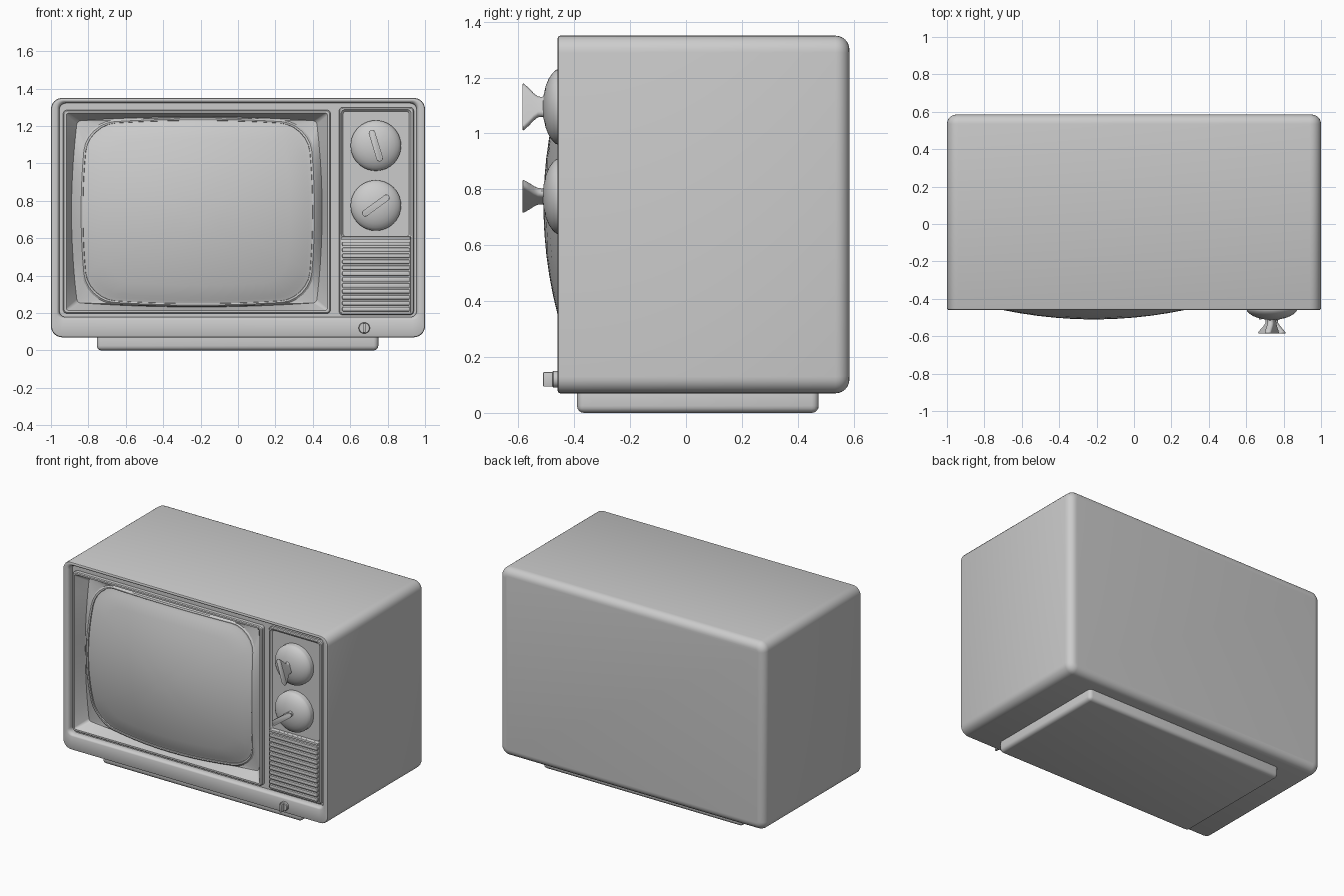
import bpy, bmesh, math
from math import sin, cos, pi, radians

if "Cube" in bpy.data.objects:
    bpy.data.objects.remove(bpy.data.objects["Cube"])


def finish(bm, name, angle=35):
    bmesh.ops.recalc_face_normals(bm, faces=bm.faces)
    me = bpy.data.meshes.new(name)
    bm.to_mesh(me)
    bm.free()
    ob = bpy.data.objects.new(name, me)
    bpy.context.collection.objects.link(ob)
    bpy.ops.object.select_all(action='DESELECT')
    ob.select_set(True)
    bpy.context.view_layer.objects.active = ob
    bpy.ops.object.shade_smooth_by_angle(angle=radians(angle))
    return ob


def loft(name, rings, angle=35):
    """Skin equal-length rings and cap both ends."""
    bm = bmesh.new()
    vs = [[bm.verts.new(p) for p in r] for r in rings]
    for a, b in zip(vs, vs[1:]):
        n = len(a)
        for i in range(n):
            bm.faces.new((a[i], a[(i + 1) % n], b[(i + 1) % n], b[i]))
    bm.faces.new(vs[0])
    bm.faces.new(vs[-1])
    return finish(bm, name, angle)


def rect(x0, x1, z0, z1, r, y, barrel=0.0, n=6, k=1, scale=1.0, rot=0.0):
    """Rounded rectangle ring in XZ; y is a number or a function of (u, v)."""
    cx, cz, hw, hh = (x0 + x1) / 2, (z0 + z1) / 2, (x1 - x0) / 2, (z1 - z0) / 2
    pts = []
    for q, (sx, sz) in enumerate(((1, 1), (-1, 1), (-1, -1), (1, -1))):
        for i in range(n + 1):
            a = (q + i / n) * pi / 2
            pts.append((sx * (hw - r) + r * cos(a), sz * (hh - r) + r * sin(a)))
        # extra points along the straight edge to the next corner
        a = (q + 1) * pi / 2
        nx, nz = ((-1, 1), (-1, -1), (1, -1), (1, 1))[q]
        ex, ez = nx * (hw - r) + r * cos(a), nz * (hh - r) + r * sin(a)
        px, pz = pts[-1]
        pts += [(px + (ex - px) * j / k, pz + (ez - pz) * j / k) for j in range(1, k)]
    out = []
    for x, z in pts:
        u, v = x / hw, z / hh
        x, z = x * (1 - barrel * v * v) * scale, z * (1 - barrel * u * u) * scale
        yy = y(x / hw, z / hh) if callable(y) else y
        out.append((cx + x * cos(rot) - z * sin(rot), yy, cz + x * sin(rot) + z * cos(rot)))
    return out


def box(name, x0, x1, y0, y1, z0, z1, bevel, seg=2):
    bm = bmesh.new()
    bmesh.ops.create_cube(bm, size=1)
    for v in bm.verts:
        v.co = ((x0 + x1) / 2 + v.co.x * (x1 - x0), (y0 + y1) / 2 + v.co.y * (y1 - y0),
                (z0 + z1) / 2 + v.co.z * (z1 - z0))
    bmesh.ops.bevel(bm, geom=bm.edges[:], offset=bevel, segments=seg, profile=0.5, affect='EDGES')
    return finish(bm, name)


def turned(name, cx, cz, profile, n=40):
    return loft(name, [[(cx + r * cos(2 * pi * i / n), y, cz + r * sin(2 * pi * i / n))
                        for i in range(n)] for r, y in profile])


# Cabinet shell: rounded back, straight sides, front rim folding into a recess
def shell(inset, y):
    return rect(-1 + inset, 1 - inset, 0.07 + inset, 1.35 - inset, 0.06 - inset * 0.9, y)


R = 0.05
rings = [shell(R * (1 - sin(t)), 0.585 - R * (1 - cos(t))) for t in [pi / 2 * i / 6 for i in range(7)]]
rings += [shell(0, -0.45), shell(0.003, -0.457), shell(0.01, -0.46)]
for d, y in ((0.014, -0.46), (0.008, -0.457), (0.002, -0.447), (0, -0.435), (0, -0.33)):
    rings.append(rect(-0.955 - d, 0.955 + d, 0.178 - d, 1.322 + d, 0.035, y))
loft("cabinet", rings)

# Base plinth
box("base", -0.755, 0.75, -0.39, 0.475, 0, 0.10, 0.025, 4)

# Screen surround: backing, raised border, sloped funnel, mask and lip
SCREEN = (-0.83, 0.40, 0.25, 1.23, 0.15)


def bulge(off):
    return lambda u, v: -0.51 + 0.08 * (u * u + v * v) + off


K = dict(n=6, k=10)
surround = [
    rect(-0.955, 0.955, 0.178, 1.322, 0.035, -0.335, **K),
    rect(-0.955, 0.955, 0.178, 1.322, 0.035, -0.42, **K),
    rect(-0.935, 0.495, 0.198, 1.285, 0.02, -0.42, **K),
    rect(-0.935, 0.495, 0.198, 1.285, 0.02, -0.445, **K),
    rect(-0.930, 0.490, 0.203, 1.280, 0.018, -0.451, **K),
    rect(-0.918, 0.478, 0.214, 1.269, 0.012, -0.451, **K),
    rect(-0.89, 0.45, 0.232, 1.25, 0.02, -0.375, barrel=0.045, **K),
    rect(*SCREEN, bulge(-0.004), barrel=0.05, scale=1.03, **K),
    rect(*SCREEN, bulge(-0.008), barrel=0.05, scale=1.015, **K),
    rect(*SCREEN, bulge(-0.004), barrel=0.05, scale=1.0, **K),
    rect(*SCREEN, bulge(0.03), barrel=0.05, scale=0.99, **K),
]
loft("screen_surround", surround, 30)

# Bulging picture tube
tube = [rect(*SCREEN, -0.34, barrel=0.05, scale=1.0, **K)]
tube += [rect(*SCREEN, bulge(0.004 if s > 0.95 else 0), barrel=0.05, scale=s, **K)
         for s in (1.0, 0.965, 0.93, 0.8, 0.65, 0.5, 0.35, 0.2, 0.08)]
loft("screen", tube)

# Control panel with shallow tray behind the dials
loft("control_panel", [
    rect(0.54, 0.94, 0.19, 1.30, 0.02, -0.40),
    rect(0.54, 0.94, 0.19, 1.30, 0.02, -0.436),
    rect(0.545, 0.935, 0.195, 1.295, 0.018, -0.442),
    rect(0.552, 0.925, 0.60, 1.288, 0.02, -0.442),
    rect(0.562, 0.915, 0.61, 1.278, 0.015, -0.430)])

# Speaker grille: plate plus slats
box("grille_plate", 0.55, 0.925, -0.446, -0.41, 0.198, 0.61, 0.006)
COUNT = 12
pitch = 0.38 / COUNT
for i in range(COUNT):
    z = 0.205 + pitch * i
    box(f"grille_slat_{i + 1}", 0.557, 0.918, -0.459, -0.43, z + 0.004, z + pitch - 0.004, 0.006)
box("grille_top_bar", 0.553, 0.922, -0.457, -0.43, 0.592, 0.608, 0.005)

# Tuning dials: domed disc with a flared grip
DOME = [(0.135, -0.42), (0.135, -0.458), (0.132, -0.466), (0.12, -0.479), (0.10, -0.492),
        (0.075, -0.502), (0.045, -0.509), (0.015, -0.512)]
GRIP = [(0.045, -0.50), (0.036, -0.515), (0.038, -0.53), (0.05, -0.545), (0.069, -0.562),
        (0.085, -0.579), (0.087, -0.583), (0.084, -0.585)]
for tag, cz, ang in (("upper", 1.095, 107), ("lower", 0.775, 36)):
    cx = 0.737
    turned(tag + "_dial", cx, cz, DOME)
    loft(tag + "_dial_grip", [rect(cx - h, cx + h, cz - 0.0175, cz + 0.0175, 0.0165, y, rot=radians(ang))
                              for h, y in GRIP])

# Small power knob on the lower rail
turned("power_knob", 0.675, 0.12, [(0.03, -0.44), (0.03, -0.474), (0.027, -0.478), (0.005, -0.478)], 24)
box("power_knob_blade", 0.668, 0.682, -0.511, -0.46, 0.094, 0.146, 0.003)
